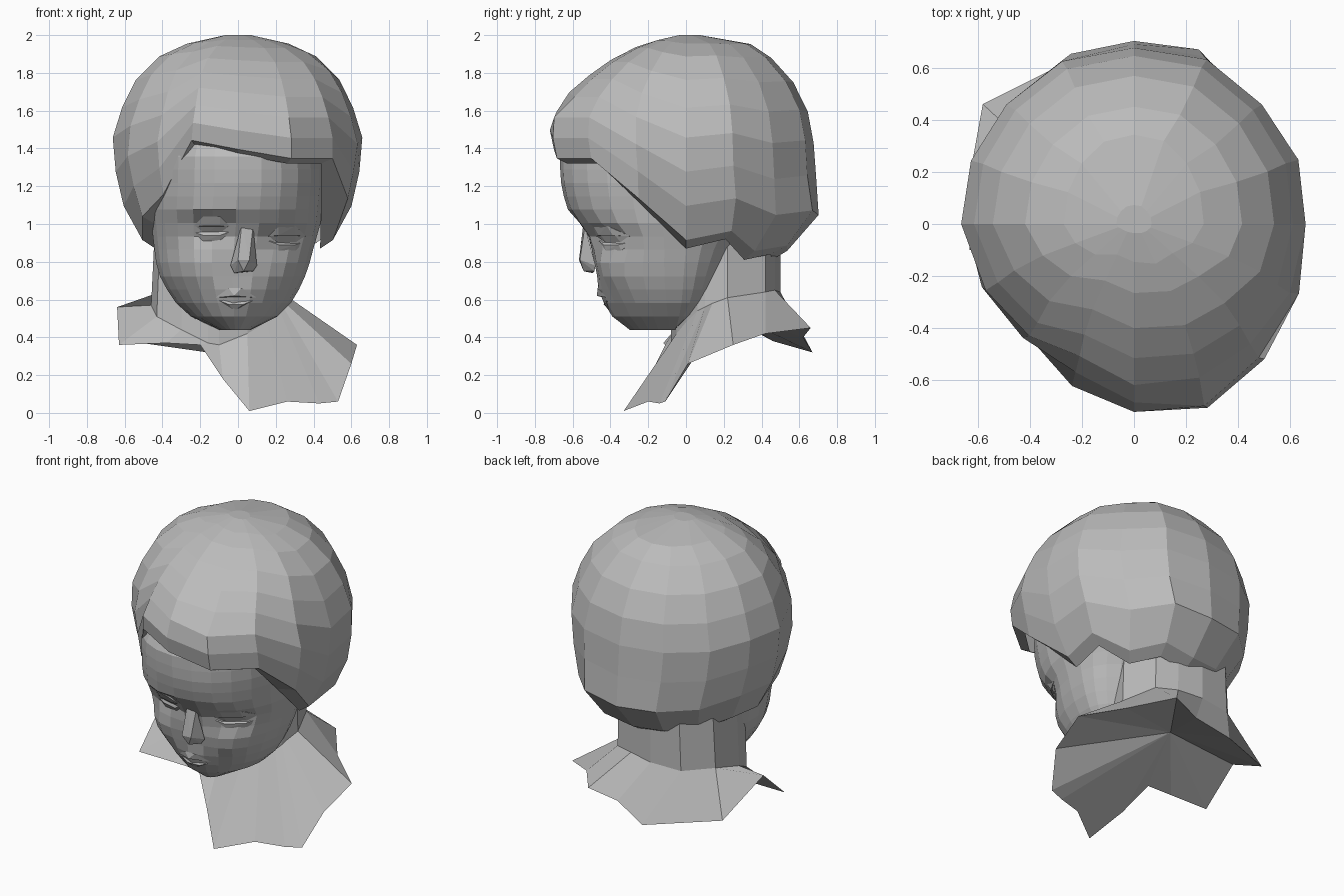
import bpy, bmesh
from math import sin, cos, pi, exp, copysign

default_cube = bpy.data.objects.get("Cube")
if default_cube:
    bpy.data.objects.remove(default_cube)

stone = bpy.data.materials.new("stone_grey")
stone.use_nodes = True
stone.diffuse_color = (0.5, 0.5, 0.5, 1)
stone.node_tree.nodes["Principled BSDF"].inputs["Base Color"].default_value = stone.diffuse_color


def finish(name, bm):
    """Turn a bmesh into a flat shaded object."""
    bmesh.ops.recalc_face_normals(bm, faces=bm.faces)
    mesh = bpy.data.meshes.new(name)
    bm.to_mesh(mesh)
    bm.free()
    mesh.materials.append(stone)
    part = bpy.data.objects.new(name, mesh)
    bpy.context.collection.objects.link(part)
    return part


def loft(name, rings, cap_start=True, cap_end=True):
    """Skin a list of closed rings that share one point count."""
    bm = bmesh.new()
    loops = [[bm.verts.new(p) for p in ring] for ring in rings]
    for low, high in zip(loops, loops[1:]):
        count = len(low)
        for i in range(count):
            j = (i + 1) % count
            bm.faces.new((low[i], low[j], high[j], high[i]))
    for wanted, loop in ((cap_start, loops[0]), (cap_end, loops[-1])):
        if wanted:
            centre = bm.verts.new([sum(v.co[k] for v in loop) / len(loop) for k in range(3)])
            for i, vert in enumerate(loop):
                bm.faces.new((vert, loop[(i + 1) % len(loop)], centre))
    return finish(name, bm)


def hull(name, points):
    bm = bmesh.new()
    for p in points:
        bm.verts.new(p)
    result = bmesh.ops.convex_hull(bm, input=bm.verts)
    loose = [g for g in result["geom_interior"] if isinstance(g, bmesh.types.BMVert)]
    bmesh.ops.delete(bm, geom=loose, context="VERTS")
    return finish(name, bm)


def sample(table, z):
    """Interpolate table rows whose first entry is the height."""
    if z <= table[0][0]:
        return table[0][1:]
    for low, high in zip(table, table[1:]):
        if z <= high[0]:
            t = (z - low[0]) / (high[0] - low[0])
            return [a + (b - a) * t for a, b in zip(low[1:], high[1:])]
    return table[-1][1:]


# Face: height, right edge, left edge, front, back
FACE = [(.44, -.1, .07, -.29, -.08), (.5, -.24, .2, -.36, .03), (.6, -.35, .3, -.42, .15),
        (.75, -.43, .37, -.47, .22), (.9, -.45, .41, -.51, .3), (1, -.46, .44, -.57, .4),
        (1.1, -.47, .45, -.635, .4), (1.2, -.46, .46, -.66, .4), (1.35, -.46, .46, -.67, .4),
        (1.5, -.4, .4, -.6, .4)]
# Soft forms: x, height, width, tallness, amount
FORMS = [(-.14, .97, .11, .07, -.06), (.26, .93, .11, .07, -.06),
         (-.24, .76, .12, .1, .035), (.25, .74, .12, .1, .035),
         (-.01, .62, .11, .09, .03), (-.02, .49, .1, .05, .02),
         (-.14, 1.07, .13, .04, .02), (.26, 1.03, .13, .04, .02)]
MIDDLE, POWER = -.05, 2.2


def swell(x, z):
    return sum(amount * exp(-((x - cx) / w) ** 2 - ((z - cz) / h) ** 2)
               for cx, cz, w, h, amount in FORMS)


def face_y(x, z):
    right, left, front, back = sample(FACE, z)
    u = min(1, abs((2 * x - left - right) / (left - right)))
    return MIDDLE + (front - MIDDLE) * (1 - u ** POWER) ** (1 / POWER) - swell(x, z)


def face_ring(z, columns=26):
    right, left, front, back = sample(FACE, z)
    ring = []
    for i in range(columns):
        a = 2 * pi * i / columns
        x = (left + right) / 2 + (left - right) / 2 * copysign(abs(sin(a)) ** (2 / POWER), sin(a))
        depth = abs(cos(a)) ** (2 / POWER)
        if cos(a) > 0:
            y = MIDDLE + (front - MIDDLE) * depth - swell(x, z) * min(1, depth * 2)
        else:
            y = MIDDLE + (back - MIDDLE) * depth
        ring.append((x, y, z))
    return ring


loft("face", [face_ring(.44 + 1.06 * i / 15) for i in range(16)])


def feature(name, points):
    """Convex detail from (x, height, distance out of the face)."""
    hull(name, [(x, face_y(x, z) - out, z) for x, z, out in points])


feature("nose", [(.02, 1, -.02), (.08, .99, -.02), (.04, .91, .015), (0, .81, .08), (.06, .81, .08),
                 (-.04, .78, .01), (.1, .78, .01), (-.02, .74, .02), (.08, .75, .02), (.03, .75, .07)])
feature("upper_lip", [(-.12, .61, 0), (.1, .61, 0), (-.05, .66, .005), (.02, .66, .005),
                      (-.02, .62, .015), (-.02, .61, -.02)])
feature("lower_lip", [(-.1, .595, 0), (.08, .595, 0), (-.05, .575, .01), (.03, .575, .01),
                      (-.02, .54, 0), (-.02, .6, -.02)])

# Eyes: drooping upper lid, ball and lower lid on each side
for side, cx, cz in (("right", -.14, .98), ("left", .26, .93)):
    def eye_part(name, height, drop, out):
        points = [(cx + sign * .1, cz + drop * .5, 0) for sign in (-1, 1)]
        points += [(cx + sign * .045, cz + drop + lift, reach) for sign in (-1, 1)
                   for lift, reach in ((0, out), (height, 0), (height / 2, -.04))]
        feature(side + name, points)
    eye_part("_eyeball", -.06, .02, .022)
    eye_part("_upper_lid", .05, .01, .035)
    eye_part("_lower_lid", -.03, -.04, .022)

# Hair: outline radius and lower edge for each column, starting at the front
RADIUS = [.7, .75, .72, .69, .67, .7, .7, .74, .73, .73, .7, .69, .675, .64, .61, .65]
EDGE = [1.37, 1.32, 1.32, 1.1, .87, .92, .81, .84, .81, .82, .82, .88, .87, 1, 1.12, 1.42]
# Height, then outline scale across, to the front and to the back
SHAPE = [(.82, .64, .6, .67), (.95, .79, .78, .89), (1.1, .9, .95, 1), (1.25, .95, .96, .94),
         (1.4, 1, 1, .93), (1.53, .96, 1.04, .91), (1.7, .86, .88, .84), (1.83, .74, .66, .68),
         (1.91, .57, .47, .58), (1.96, .38, .3, .45), (2, .1, .05, .1)]


def hair_point(i, z):
    across, front, back = sample(SHAPE, z)
    a = 2 * pi * i / len(RADIUS)
    along = front if cos(a) > 0 else back
    if i == 1 and 1.62 < z < 1.95:   # parting groove
        along *= .94
    return (RADIUS[i] * across * sin(a), -RADIUS[i] * along * cos(a), z)


def hair_lip(i):
    """Hairline point pulled in against the face and neck."""
    x, y, z = hair_point(i, EDGE[i])
    return (max(-.44, min(.44, x * .93)), y * .93, z)


columns = range(len(RADIUS))
hair_rings = [[hair_lip(i) for i in columns]]
for t in (.04, .2, .36, .52, .66, .79, .9, .96, 1):
    hair_rings.append([hair_point(i, EDGE[i] + (2 - EDGE[i]) * t) for i in columns])
loft("hair", hair_rings, cap_start=False)

# Neck base and the outer rim of the shoulder drape, walking round from the front
NECK = [(-.1, -.08, .36), (.05, -.05, .42), (.15, 0, .48), (.22, .06, .54), (.24, .1, .56),
        (.25, .14, .58), (.27, .22, .61), (.19, .42, .64), (.06, .47, .65), (-.1, .5, .64),
        (-.3, .48, .63), (-.44, .33, .63), (-.46, .12, .57), (-.43, 0, .51), (-.3, -.06, .44),
        (-.16, -.08, .37)]
RIM = [(-.08, -.2, .18), (.06, -.33, .01), (.26, -.2, .06), (.43, -.14, .05), (.53, -.11, .06),
       (.6, .01, .26), (.63, .25, .36), (.41, .42, .42), (.23, .66, .45), (.05, .62, .4),
       (-.16, .67, .32), (-.58, .46, .38), (-.64, .13, .56), (-.63, -.1, .36), (-.38, -.12, .37),
       (-.2, -.11, .36)]
loft("neck", [NECK, [(x * .96, y, .95) for x, y, z in NECK]], cap_start=False)
apex = (-.1, .21, .54)
tucked = [[a + (b - a) * .98 for a, b in zip(p, apex)] for p in RIM]
loft("shoulder_drape", [NECK, RIM, tucked], cap_start=False, cap_end=False)
loft("drape_underside", [tucked, [apex] * len(RIM)], False, False)
